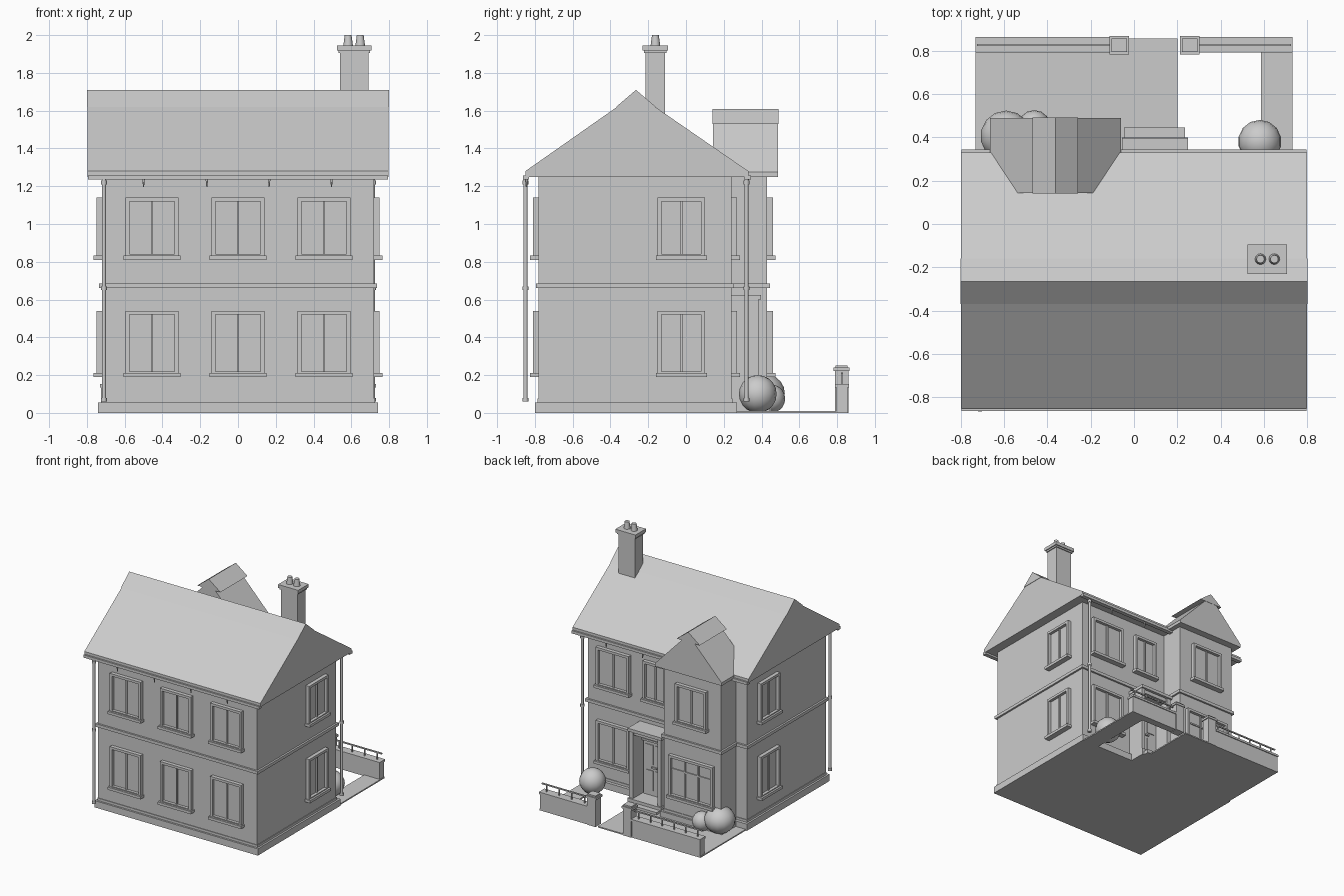
import bpy, bmesh, math
from mathutils import Matrix, Vector

grey = bpy.data.materials.new("plain grey")
grey.diffuse_color = (0.6, 0.6, 0.6, 1)


def finish(name, bm):
    me = bpy.data.meshes.new(name)
    bmesh.ops.recalc_face_normals(bm, faces=bm.faces)
    bm.to_mesh(me)
    bm.free()
    me.materials.append(grey)
    ob = bpy.data.objects.new(name, me)
    bpy.context.collection.objects.link(ob)
    return ob


def boxes(name, items, rot=0, loc=(0, 0, 0)):
    """One object from boxes given as (x0, x1, y0, y1, z0, z1)."""
    bm = bmesh.new()
    for x0, x1, y0, y1, z0, z1 in items:
        m = Matrix.Translation(((x0 + x1) / 2, (y0 + y1) / 2, (z0 + z1) / 2))
        bmesh.ops.create_cube(bm, size=1, matrix=m @ Matrix.Diagonal((x1 - x0, y1 - y0, z1 - z0, 1)))
    bm.transform(Matrix.Translation(loc) @ Matrix.Rotation(math.radians(rot), 4, 'Z'))
    return finish(name, bm)


def prism(name, pts, a, b, axis):
    """Extrude a (horizontal, z) profile from a to b along x or y."""
    bm = bmesh.new()
    f = bm.faces.new([bm.verts.new((a, h, z) if axis == 'x' else (h, a, z)) for h, z in pts])
    new = bmesh.ops.extrude_face_region(bm, geom=[f])["geom"]
    d = (b - a, 0, 0) if axis == 'x' else (0, b - a, 0)
    bmesh.ops.translate(bm, vec=d, verts=[g for g in new if isinstance(g, bmesh.types.BMVert)])
    return finish(name, bm)


def rods(name, items, seg=12):
    """Upright tapered cylinders given as (x, y, z0, z1, r0, r1)."""
    bm = bmesh.new()
    for x, y, z0, z1, r0, r1 in items:
        bmesh.ops.create_cone(bm, cap_ends=True, segments=seg, radius1=r0, radius2=r1, depth=z1 - z0,
                              matrix=Matrix.Translation((x, y, (z0 + z1) / 2)))
    ob = finish(name, bm)
    for p in ob.data.polygons:
        p.use_smooth = abs(p.normal.z) < 0.9
    return ob


def window(name, loc, rot, w, z0, z1, bars=1, transom=False):
    """Frame, sill, pane and glazing bars; outward is local -y."""
    h, t, d = w / 2, 0.02, 0.03
    b = [(-h, -h + t, -d, 0.01, z0, z1), (h - t, h, -d, 0.01, z0, z1),
         (-h + t, h - t, -d, 0.01, z1 - t, z1), (-h + t, h - t, -d, 0.01, z0, z0 + t),
         (-h - 0.01, h + 0.01, -d - 0.015, 0.01, z0 - 0.01, z0 + 0.012),
         (-h + t, h - t, -0.006, 0, z0 + t, z1 - t)]
    for i in range(bars):
        c = -h + t + (w - 2 * t) * (i + 1) / (bars + 1)
        b.append((c - 0.006, c + 0.006, -0.016, 0, z0 + t, z1 - t))
    if transom:
        c = z0 + (z1 - z0) * 0.66
        b.append((-h + t, h - t, -0.014, 0, c - 0.006, c + 0.006))
    boxes(name, b, rot, loc)


# House body, rear bay, plinth and string course
boxes("house_walls", [(-0.72, 0.72, -0.78, 0.24, 0.05, 1.26)])
boxes("bay_walls", [(-0.62, -0.10, 0.2, 0.43, 0.0, 1.26)])
boxes("plinth", [(-0.74, 0.74, -0.80, 0.27, 0, 0.055), (-0.64, -0.08, 0.2, 0.45, 0, 0.055)])
boxes("base_course", [(-0.725, 0.725, -0.785, 0.245, 0.055, 0.075), (-0.625, -0.095, 0.2, 0.435, 0.055, 0.075)])
boxes("string_course", [(-0.735, 0.735, -0.795, 0.255, 0.66, 0.685), (-0.635, -0.085, 0.2, 0.445, 0.66, 0.685)])

# Main roof with ridge cap
prism("main_roof", [(-0.85, 1.25), (-0.85, 1.28), (-0.265, 1.69), (0.33, 1.28), (0.33, 1.25)], -0.797, 0.797, 'x')
prism("ridge_cap", [(-0.37, 1.62), (-0.265, 1.71), (-0.16, 1.62)], -0.80, 0.80, 'x')

# Bay gable roof with its cap
bx = -0.3625
prism("bay_roof", [(bx - 0.302, 1.25), (bx - 0.302, 1.275), (bx, 1.59), (bx + 0.302, 1.275), (bx + 0.302, 1.25)],
      0.142, 0.488, 'y')
prism("bay_ridge_cap", [(bx - 0.105, 1.53), (bx, 1.61), (bx + 0.105, 1.53)], 0.14, 0.49, 'y')

# Gutters, brackets and downpipes
boxes("gutters", [(-0.795, 0.795, -0.863, -0.83, 1.235, 1.258), (-0.795, 0.795, 0.31, 0.343, 1.235, 1.258)])
rods("gutter_brackets", [(x, y, 1.195, 1.24, 0.003, 0.008) for x in (-0.5, -0.165, 0.165, 0.495)
                         for y in (-0.845, 0.325)], 6)
pipes = []
for x, y in ((-0.71, -0.85), (0.715, 0.32)):
    pipes += [(x, y, 0.06, 1.24, 0.011, 0.011)]
    pipes += [(x, y, z, z + 0.02, 0.016, 0.016) for z in (0.06, 0.65, 1.21)]
rods("downpipes", pipes)

# Chimney with pots
boxes("chimney", [(0.54, 0.69, -0.215, -0.11, 1.5, 1.92), (0.532, 0.698, -0.222, -0.102, 1.905, 1.918),
                  (0.524, 0.706, -0.23, -0.094, 1.918, 1.945)])
rods("chimney_pots", [(x, -0.162, 1.94, 2.0, 0.026, 0.018) for x in (0.583, 0.647)])

# Windows on both floors
for floor, z0, z1 in (("lower", 0.20, 0.54), ("upper", 0.82, 1.14)):
    for i, x in enumerate((-0.455, 0, 0.455)):
        window(f"front_{floor}_window_{i}", (x, -0.78, 0), 0, 0.28, z0, z1)
    window(f"right_{floor}_window", (0.72, -0.025, 0), 90, 0.25, z0, z1)
    window(f"left_{floor}_window", (-0.72, -0.025, 0), -90, 0.25, z0, z1)
    window(f"rear_{floor}_window", (0.48, 0.24, 0), 180, 0.30, z0, z1)
window("rear_small_window", (0.10, 0.24, 0), 180, 0.21, 0.82, 1.14)
window("bay_upper_window", (-0.36, 0.43, 0), 180, 0.28, 0.82, 1.14)
window("bay_lower_window", (-0.36, 0.43, 0), 180, 0.40, 0.20, 0.54, 2, True)

# Open porch, door and steps
boxes("porch", [(-0.045, -0.01, 0.23, 0.385, 0.05, 0.605), (0.21, 0.245, 0.23, 0.385, 0.05, 0.605),
                (-0.01, 0.21, 0.23, 0.375, 0.57, 0.605), (-0.055, 0.25, 0.23, 0.397, 0.60, 0.625)])
boxes("door", [(0.0, 0.20, 0.23, 0.262, 0.05, 0.50), (0.0, 0.20, 0.23, 0.255, 0.50, 0.57),
               (-0.01, 0.21, 0.23, 0.275, 0.495, 0.51), (0.02, 0.09, 0.26, 0.268, 0.10, 0.26),
               (0.11, 0.18, 0.26, 0.268, 0.10, 0.26), (0.02, 0.09, 0.26, 0.268, 0.31, 0.47),
               (0.11, 0.18, 0.26, 0.268, 0.31, 0.47), (0.075, 0.125, 0.26, 0.274, 0.28, 0.293)])
boxes("door_steps", [(-0.055, 0.25, 0.23, 0.40, 0, 0.055), (-0.045, 0.235, 0.23, 0.445, 0, 0.03)])

# Garden paving and side strip
boxes("paving", [(-0.73, 0.20, 0.25, 0.855, 0, 0.01), (0.585, 0.73, 0.25, 0.855, 0, 0.01)])

# Garden walls with coping, gate piers and railings
walls, rails = [], []
for a, b in ((-0.725, -0.11), (0.30, 0.725)):
    walls += [(a, b, 0.797, 0.855, 0, 0.135), (a - 0.005, b + 0.005, 0.79, 0.862, 0.135, 0.152)]
    rails.append((a, b, 0.821, 0.831, 0.205, 0.215))
    n = 6 if b < 0 else 4
    for i in range(n):
        c = a + 0.04 + (b - a - 0.08) * i / (n - 1)
        rails.append((c - 0.004, c + 0.004, 0.822, 0.83, 0.15, 0.207))
boxes("garden_walls", walls)
boxes("railings", rails)
piers = []
for c in (-0.068, 0.257):
    piers += [(c - 0.038, c + 0.038, 0.79, 0.86, 0, 0.225), (c - 0.046, c + 0.046, 0.782, 0.866, 0.222, 0.24),
              (c - 0.036, c + 0.036, 0.792, 0.856, 0.24, 0.252)]
boxes("gate_piers", piers)

# Round bushes
for i, (x, y, z, r) in enumerate(((0.58, 0.38, 0.10, 0.10), (-0.59, 0.405, 0.105, 0.118),
                                  (-0.46, 0.45, 0.075, 0.075))):
    bm = bmesh.new()
    bmesh.ops.create_uvsphere(bm, u_segments=14, v_segments=10, radius=r,
                              matrix=Matrix.Translation((x, y, z)) @ Matrix.Diagonal((1, 1, z / r, 1)))
    for f in bm.faces:
        f.smooth = True
    finish(f"bush_{i}", bm)
